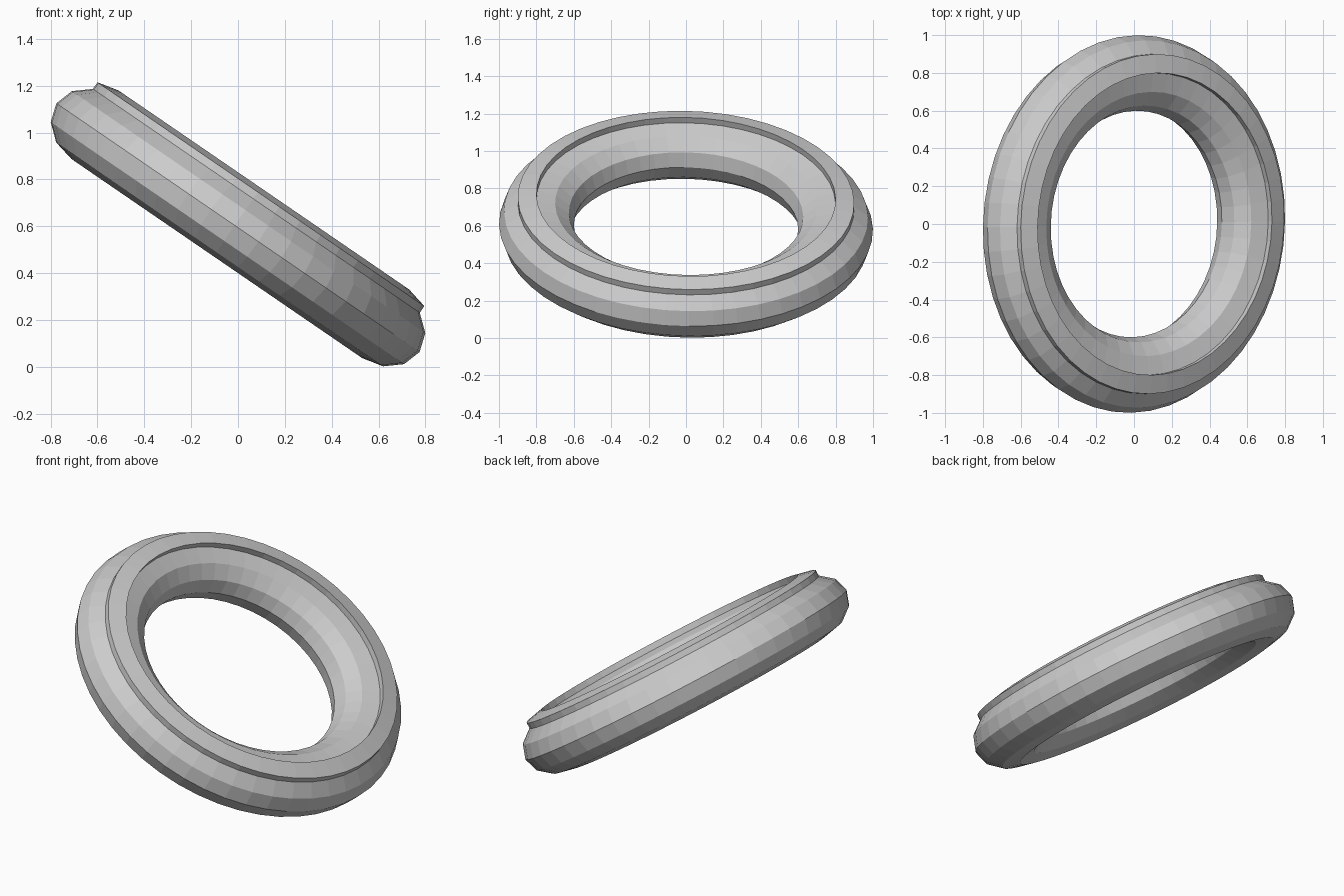
import bpy, bmesh
from math import radians, sin, cos, pi
from mathutils import Matrix

if "Cube" in bpy.data.objects:
    bpy.data.objects.remove(bpy.data.objects["Cube"], do_unlink=True)

SEGMENTS = 48

# Plain grey for the whole model
grey = bpy.data.materials.new("plain_grey")
grey.use_nodes = True
colour = (0.6, 0.6, 0.6, 1)
grey.diffuse_color = colour
grey.node_tree.nodes["Principled BSDF"].inputs["Base Color"].default_value = colour

# Slightly oval in its own plane, then tipped down towards +x
oval = (Matrix.Rotation(radians(-15), 4, 'Z')
        @ Matrix.Diagonal((0.935, 1.004, 1, 1))
        @ Matrix.Rotation(radians(15), 4, 'Z'))
tilt = Matrix.Translation((0, 0, 0.594)) @ Matrix.Rotation(radians(34.4), 4, 'Y')


def revolve(name, profile):
    """Sweep a closed (radius, height) profile around the axis."""
    bm = bmesh.new()
    loops = []
    for i in range(SEGMENTS):
        a = 2 * pi * i / SEGMENTS
        loops.append([bm.verts.new((r * cos(a), r * sin(a), h)) for r, h in profile])
    n = len(profile)
    for i in range(SEGMENTS):
        p, q = loops[i], loops[(i + 1) % SEGMENTS]
        for j in range(n):
            k = (j + 1) % n
            bm.faces.new((p[j], q[j], q[k], p[k]))
    bmesh.ops.recalc_face_normals(bm, faces=bm.faces)
    bm.transform(tilt @ oval)
    mesh = bpy.data.meshes.new(name)
    bm.to_mesh(mesh)
    bm.free()
    mesh.materials.append(grey)
    obj = bpy.data.objects.new(name, mesh)
    bpy.context.collection.objects.link(obj)
    return obj


# Flattened twelve-sided tube
tube = [(0.8 + 0.2 * cos(k * pi / 6), 0.16 * sin(k * pi / 6)) for k in range(12)]
revolve("main_ring", tube)

# Raised collar set into the upper side
revolve("raised_collar", [(0.9, 0.1), (0.9, 0.173), (0.8, 0.195), (0.8, 0.1)])
